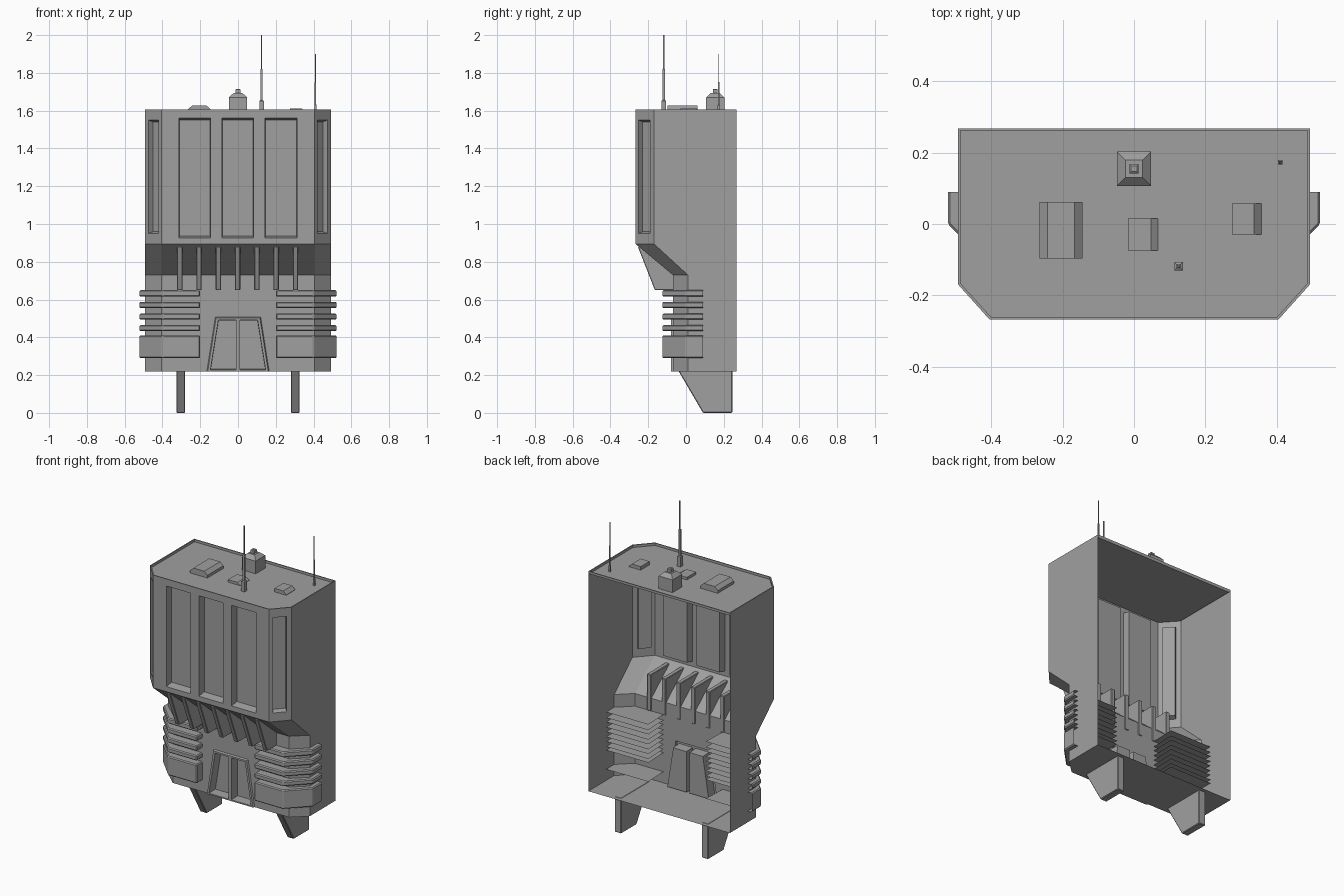
import bpy, bmesh
from mathutils import Vector as V

if "Cube" in bpy.data.objects:
    bpy.data.objects.remove(bpy.data.objects["Cube"])

grey = bpy.data.materials.new("dark_grey")
grey.diffuse_color = (0.35, 0.35, 0.35, 1)
grey.use_nodes = True
grey.node_tree.nodes["Principled BSDF"].inputs["Base Color"].default_value = grey.diffuse_color


def make(name, polys, bevel=0):
    """Object from a list of polygons given as points."""
    bm = bmesh.new()
    for p in polys:
        bm.faces.new([bm.verts.new(q) for q in p])
    bmesh.ops.remove_doubles(bm, verts=bm.verts, dist=0.0005)
    bmesh.ops.recalc_face_normals(bm, faces=bm.faces)
    me = bpy.data.meshes.new(name)
    bm.to_mesh(me)
    bm.free()
    me.materials.append(grey)
    ob = bpy.data.objects.new(name, me)
    bpy.context.collection.objects.link(ob)
    if bevel:
        m = ob.modifiers.new("bevel", 'BEVEL')
        m.width, m.segments = bevel, 1
    return ob


def loft(a, b):
    return [(a[i], a[(i + 1) % len(a)], b[(i + 1) % len(a)], b[i]) for i in range(len(a))]


def stack(rings):
    """Closed solid through a list of rings."""
    f = [rings[0], rings[-1]]
    for a, b in zip(rings, rings[1:]):
        f += loft(a, b)
    return f


def rect(x0, x1, y0, y1, z):
    return [(x0, y0, z), (x1, y0, z), (x1, y1, z), (x0, y1, z)]


def ring(plan, z):
    return [(x, y, z) for x, y in plan]


def recess(outer, inner, push):
    """Wall with one framed, sunken, slightly tapered panel."""
    o, i = [V(p) for p in outer], [V(p) for p in inner]
    c = sum(i, V((0, 0, 0))) / len(i)
    d = [c + (p - c) * 0.97 + V(push) for p in i]
    return loft(o, i) + loft(i, d) + [d]


def upright(p, q, z0, z1):
    return [(*p, z0), (*q, z0), (*q, z1), (*p, z1)]


# Main shell: open back, chamfered front corners
B, W, C = 0.268, 0.493, 0.405
ZB, ZL, ZU, ZT, ZR = 0.22, 0.73, 0.895, 1.605, 1.59
upper = [(-W, B), (-W, -0.17), (-C, -B), (C, -B), (W, -0.17), (W, B)]
lower = [(-W, B), (-W, 0.01), (-C, -0.07), (C, -0.07), (W, 0.01), (W, B)]
faces = []

# Three tall front panels
cols = [(-C, -0.115, -0.312, -0.145), (-0.115, 0.113, -0.085, 0.083), (0.113, C, 0.143, 0.312)]
for a, b, c, d in cols:
    faces += recess(upright((a, -B), (b, -B), ZU, ZT),
                    upright((c, -B), (d, -B), 0.927, 1.56), (0, 0.05, 0))

y = -0.07
for s in (-1, 1):
    # Corner panels, side wall and lower corner
    p, q = V((s * C, -B)), V((s * W, -0.17))
    faces += recess(upright(p, q, ZU, ZT),
                    upright(p.lerp(q, 0.18), p.lerp(q, 0.78), 0.95, 1.55),
                    (-s * 0.022, 0.02, 0))
    faces.append([(s * W, B, ZB), (s * W, 0.01, ZB), (s * W, 0.01, ZL),
                  (s * W, -0.17, ZU), (s * W, -0.17, ZT), (s * W, B, ZT)])
    faces.append(upright((s * C, y), (s * W, 0.01), ZB, ZL))
    # Wall beside the doorway
    faces.append([(s * C, y, ZB), (s * 0.165, y, ZB), (s * 0.12, y, 0.508), (s * C, y, ZL)])
faces.append([(-0.12, y, 0.508), (0.12, y, 0.508), (C, y, ZL), (-C, y, ZL)])
# Sloped underside between upper and lower parts
for i in (1, 2, 3):
    lo, up = ring(lower, ZL), ring(upper, ZU)
    faces.append((lo[i], lo[i + 1], up[i + 1], up[i]))
# Floor
faces.append(ring(lower, ZB))
# Roof with thin parapet
inner = [(x * 0.987, y * 0.978) for x, y in upper]
faces += loft(ring(upper, ZT), ring(inner, ZT))
faces += loft(ring(inner, ZT), ring(inner, ZR)) + [ring(inner, ZR)]
faces.append(upright((-W, B), (W, B), ZR, ZT))
make("building_shell", faces)

# Double door with raised tapered frame
for s, n in ((-1, "left"), (1, "right")):
    base = [(s * 0.165, y, ZB), (0, y, ZB), (0, y, 0.508), (s * 0.12, y, 0.508)]
    front = [(s * 0.160, y - 0.01, ZB), (0, y - 0.01, ZB),
             (0, y - 0.01, 0.503), (s * 0.116, y - 0.01, 0.503)]
    hole = [(s * 0.146, y - 0.01, 0.228), (s * 0.01, y - 0.01, 0.228),
            (s * 0.01, y - 0.01, 0.492), (s * 0.104, y - 0.01, 0.492)]
    rim = loft(base, front)
    del rim[1]                                   # no wall on the centre line
    make("door_" + n, rim + recess(front, hole, (0, 0.06, 0)))

# Fins under the overhang
prof = [(-0.255, 0.88), (-0.165, 0.65), (-0.065, 0.65), (-0.065, 0.88)]
for i in range(7):
    x = -0.308 + i * 0.102
    make("overhang_fin", stack([[(x + d, a, b) for a, b in prof] for d in (-0.014, 0.014)]), 0.003)

# Wrap-around louvres and lower blocks, open towards the inside
for s in (-1, 1):
    plan = [(s * a, b) for a, b in ((0.2, 0.09), (0.2, -0.07), (0.2, -0.125),
                                    (0.4, -0.125), (0.522, 0.0), (0.522, 0.09))]
    for n, z0, z1 in (("louvre", 0.615, 0.65), ("louvre", 0.555, 0.588), ("louvre", 0.494, 0.526),
                      ("louvre", 0.433, 0.465), ("lower_block", 0.29, 0.41)):
        a, b = ring(plan, z0), ring(plan, z1)
        make(n, [a, b] + loft(a, b)[1:5], 0.006)

# Feet
prof = [(-0.04, 0.222), (0.09, 0.0), (0.245, 0.0), (0.245, 0.222)]
for s in (-1, 1):
    make("foot", stack([[(s * 0.303 + d, a, b) for a, b in prof] for d in (-0.023, 0.023)]), 0.004)

# Roof vents: base x range, top x range, y range, top height
for x0, x1, t0, t1, y0, y1, z in ((-0.265, -0.145, -0.243, -0.167, -0.097, 0.062, 1.627),
                                  (-0.017, 0.068, -0.017, 0.048, -0.075, 0.015, 1.606),
                                  (0.275, 0.357, 0.275, 0.337, -0.03, 0.058, 1.612)):
    make("roof_vent", stack([rect(x0, x1, y0, y1, ZR), rect(x0, x1, y0, y1, max(ZR + 0.002, z - 0.02)),
                             rect(t0, t1, y0, y1, z)]))


def tower(name, cx, cy, steps):
    make(name, stack([rect(cx - h, cx + h, cy - h, cy + h, z) for h, z in steps]))


# Roof turret and antennas
tower("roof_turret", 0, 0.155, [(0.048, ZR), (0.048, 1.67), (0.024, 1.693),
                                (0.013, 1.693), (0.013, 1.712), (0.008, 1.716)])
tower("tall_antenna", 0.125, -0.118, [(0.012, ZR), (0.012, 1.652), (0.006, 1.656), (0.006, 1.82),
                                      (0.003, 1.822), (0.003, 2.0)])
tower("short_antenna", 0.41, 0.173, [(0.006, ZR), (0.006, 1.63), (0.004, 1.632), (0.004, 1.75),
                                     (0.002, 1.752), (0.002, 1.9)])
